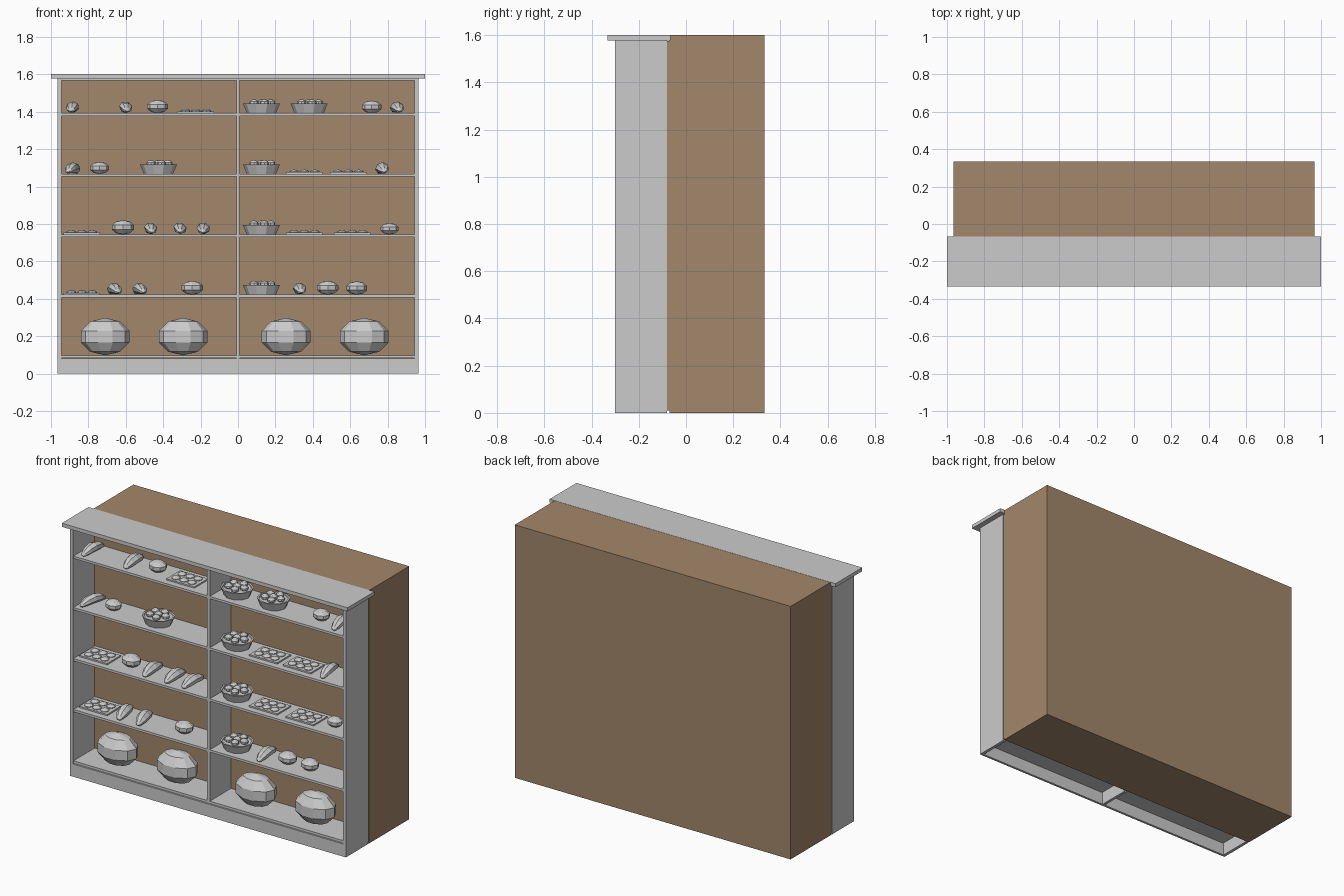
import bpy, bmesh, math, random
from mathutils import Matrix

if "Cube" in bpy.data.objects:
    bpy.data.objects.remove(bpy.data.objects["Cube"])

random.seed(4)
T, S, R = Matrix.Translation, Matrix.Diagonal, Matrix.Rotation
brown = bpy.data.materials.new("brown_wood")
brown.diffuse_color = (0.37, 0.245, 0.145, 1)
brown.use_nodes = True
brown.node_tree.nodes["Principled BSDF"].inputs["Base Color"].default_value = brown.diffuse_color
YC = -0.187                                   # centre line of the shelves


def finish(name, bm, mat=None):
    bmesh.ops.recalc_face_normals(bm, faces=bm.faces)
    me = bpy.data.meshes.new(name)
    bm.to_mesh(me)
    bm.free()
    ob = bpy.data.objects.new(name, me)
    bpy.context.collection.objects.link(ob)
    if mat:
        me.materials.append(mat)
    return ob


def add_box(bm, x0, x1, y0, y1, z0, z1):
    m = T(((x0 + x1) / 2, (y0 + y1) / 2, (z0 + z1) / 2)) @ S((x1 - x0, y1 - y0, z1 - z0, 1))
    bmesh.ops.create_cube(bm, size=1, matrix=m)


def box(name, *dims, mat=None):
    bm = bmesh.new()
    add_box(bm, *dims)
    return finish(name, bm, mat)


def add_ball(bm, loc, size, seg, rings=5, rot=Matrix()):
    m = T(loc) @ rot @ S((*size, 1)) @ R(math.pi / 2, 4, 'Z')
    bmesh.ops.create_uvsphere(bm, u_segments=seg, v_segments=rings, radius=1, matrix=m)


def gourd(x, z):
    bm = bmesh.new()
    add_ball(bm, (x, YC, z + 0.1), (0.137, 0.093, 0.1), 10)
    finish("big_gourd", bm)


def bun(x, z, r):
    bm = bmesh.new()
    add_ball(bm, (x, YC, z + r * 0.62), (r * 1.04, r * 0.9, r * 0.64), 8)
    finish("round_bun", bm)


def loaf(x, z, deg):
    # tapered loaf, arched so the ends droop to the shelf
    bm = bmesh.new()
    rot = R(math.pi / 2, 4, 'X') @ R(random.uniform(-0.3, 0.3), 4, 'Z')
    add_ball(bm, (0, 0, 0), (0.036, 0.029, 0.097), 7, 6, rot)
    for v in bm.verts:
        v.co.z -= 2.4 * v.co.y ** 2
    bm.transform(T((x, YC, z + 0.033)) @ R(math.radians(deg), 4, 'Z'))
    finish("long_loaf", bm)


def tray(x, z):
    bm = bmesh.new()
    add_box(bm, x - 0.098, x + 0.098, YC - 0.068, YC + 0.068, z, z + 0.009)
    for i in (-1, 0, 1):
        for j in (-1, 1):
            add_ball(bm, (x + i * 0.056, YC + j * 0.031, z + 0.009), (0.027, 0.027, 0.014), 8, 5)
    finish("tray_of_rolls", bm)


def bowl(x, z):
    bm = bmesh.new()
    rings = []
    for r, h in ((0.078, 0), (0.099, 0.05), (0.088, 0.05), (0.086, 0.045)):
        rings.append([bm.verts.new((x + r * math.cos(i * math.pi / 5),
                                    YC + 0.92 * r * math.sin(i * math.pi / 5), z + h)) for i in range(10)])
    for a, b in zip(rings, rings[1:]):
        for i in range(10):
            k = (i + 1) % 10
            bm.faces.new((a[i], a[k], b[k], b[i]))
    bm.faces.new(rings[0][::-1])
    bm.faces.new(rings[-1])
    # fruit: one in the middle, five around it
    spots = [(0, 0)] + [(0.05 * math.cos(t * math.tau / 5), 0.046 * math.sin(t * math.tau / 5)) for t in range(5)]
    for dx, dy in spots:
        add_ball(bm, (x + dx, YC + dy, z + 0.055), (0.025, 0.024, 0.019), 8, 5)
    finish("fruit_bowl", bm)


# brown block behind and thin back panel
box("rear_block", -0.965, 0.965, -0.07, 0.333, 0, 1.6, mat=brown)
box("back_panel", -0.963, 0.963, -0.083, -0.07, 0.01, 1.575, mat=brown)

# cabinet frame
box("top_slab", -1, 1, -0.333, -0.066, 1.578, 1.601)
box("top_board", -0.945, 0.945, -0.295, -0.083, 1.568, 1.58)
box("kick_board", -0.965, 0.965, -0.3, -0.285, 0, 0.08)
box("divider", -0.009, 0.009, -0.295, -0.083, 0, 1.57)
for s in (-1, 1):
    a, b = sorted((s * 0.965, s * 0.945))
    box("side_panel", a, b, -0.3, -0.08, 0, 1.578)

# shelves
TOPS = (0.098, 0.423, 0.745, 1.068, 1.393)
for z in TOPS:
    for s in (-1, 1):
        a, b = sorted((s * 0.009, s * 0.945))
        box("shelf", a, b, -0.295, -0.083, z - 0.015, z)

# goods on the shelves, bottom to top
for x in (-0.71, -0.293, 0.257, 0.675):
    gourd(x, TOPS[0])

goods = {
    1: dict(tray=[-0.835], bowl=[0.125],
            loaf=[(-0.66, 12), (-0.525, 12), (0.33, 5)],
            bun=[(-0.245, 0.058), (0.48, 0.058), (0.635, 0.056)]),
    2: dict(tray=[-0.835, 0.355, 0.61], bowl=[0.125],
            loaf=[(-0.467, 3), (-0.31, 0), (-0.185, -3)],
            bun=[(-0.615, 0.06), (0.81, 0.048)]),
    3: dict(tray=[0.355, 0.59], bowl=[-0.425, 0.125],
            loaf=[(-0.885, -14), (0.77, 8)],
            bun=[(-0.74, 0.051)]),
    4: dict(tray=[-0.225], bowl=[0.125, 0.38],
            loaf=[(-0.885, -4), (-0.6, 3), (0.85, 8)],
            bun=[(-0.43, 0.056), (0.715, 0.053)]),
}
for row, g in goods.items():
    z = TOPS[row]
    for x in g["tray"]:
        tray(x, z)
    for x in g["bowl"]:
        bowl(x, z)
    for x, deg in g["loaf"]:
        loaf(x, z, deg)
    for x, r in g["bun"]:
        bun(x, z, r)
